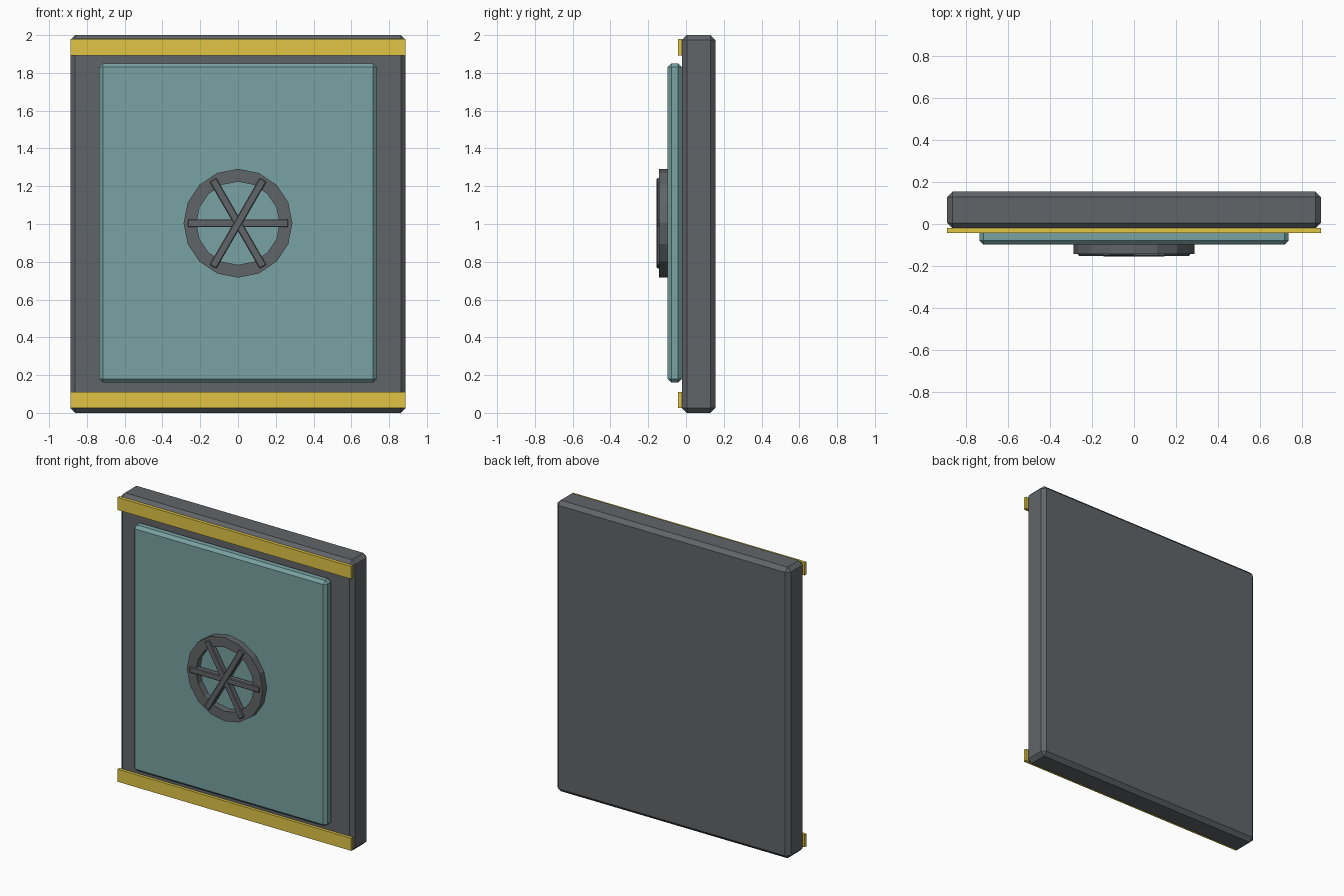
import bpy, bmesh, math

if "Cube" in bpy.data.objects:
    bpy.data.objects.remove(bpy.data.objects["Cube"])


def material(name, color):
    m = bpy.data.materials.new(name)
    m.diffuse_color = color
    m.use_nodes = True
    m.node_tree.nodes["Principled BSDF"].inputs["Base Color"].default_value = m.diffuse_color
    return m


teal = material("teal_paint", (0.19, 0.36, 0.36, 1))
yellow = material("yellow_paint", (0.75, 0.56, 0.06, 1))
dark = material("dark_metal", (0.12, 0.13, 0.14, 1))


def block(name, x, y, z, mat, bevel=0.0, turn=0.0):
    """Chamfered box from (min, max) ranges, turned about its own y axis."""
    bpy.ops.mesh.primitive_cube_add(size=1)
    ob = bpy.context.object
    ob.name = name
    for v in ob.data.vertices:
        v.co = [c * (r[1] - r[0]) for c, r in zip(v.co, (x, y, z))]
    ob.location = [(r[0] + r[1]) / 2 for r in (x, y, z)]
    ob.rotation_euler.y = math.radians(turn)
    if bevel:
        mod = ob.modifiers.new("chamfer", 'BEVEL')
        mod.width = bevel
        mod.segments = 1
    ob.data.materials.append(mat)
    return ob


def ring(name, outer, inner, y0, y1, zc, sides, mat):
    """Flat ring with a rectangular cross-section around the y axis."""
    bm = bmesh.new()
    section = [(outer, y0), (outer, y1), (inner, y1), (inner, y0)]
    loops = []
    for i in range(sides):
        a = 2 * math.pi * i / sides
        loops.append([bm.verts.new((r * math.cos(a), y, zc + r * math.sin(a)))
                      for r, y in section])
    for i in range(sides):
        a, b = loops[i], loops[(i + 1) % sides]
        for j in range(4):
            k = (j + 1) % 4
            bm.faces.new((a[j], a[k], b[k], b[j]))
    bmesh.ops.recalc_face_normals(bm, faces=bm.faces)
    me = bpy.data.meshes.new(name)
    bm.to_mesh(me)
    bm.free()
    me.materials.append(mat)
    ob = bpy.data.objects.new(name, me)
    bpy.context.collection.objects.link(ob)
    return ob


# Heavy slab and raised door panel
block("door_slab", (-0.888, 0.888), (-0.022, 0.155), (0, 2), dark, 0.026)
block("door_panel", (-0.735, 0.735), (-0.098, -0.022), (0.16, 1.85), teal, 0.02)

# Warning strips along the top and bottom
for name, z0 in (("bottom_strip", 0.025), ("top_strip", 1.893)):
    block(name, (-0.888, 0.888), (-0.042, -0.02), (z0, z0 + 0.086), yellow)

# Locking wheel: rim and three crossing bars
WHEEL_Z = 1.004
ring("wheel_rim", 0.288, 0.22, -0.143, -0.098, WHEEL_Z, 16, dark)
for i, (turn, front) in enumerate(((0, -0.151), (60, -0.153), (-60, -0.155))):
    block(f"wheel_bar_{i + 1}", (-0.266, 0.266), (front, front + 0.04),
          (WHEEL_Z - 0.021, WHEEL_Z + 0.021), dark, 0.005, turn)
